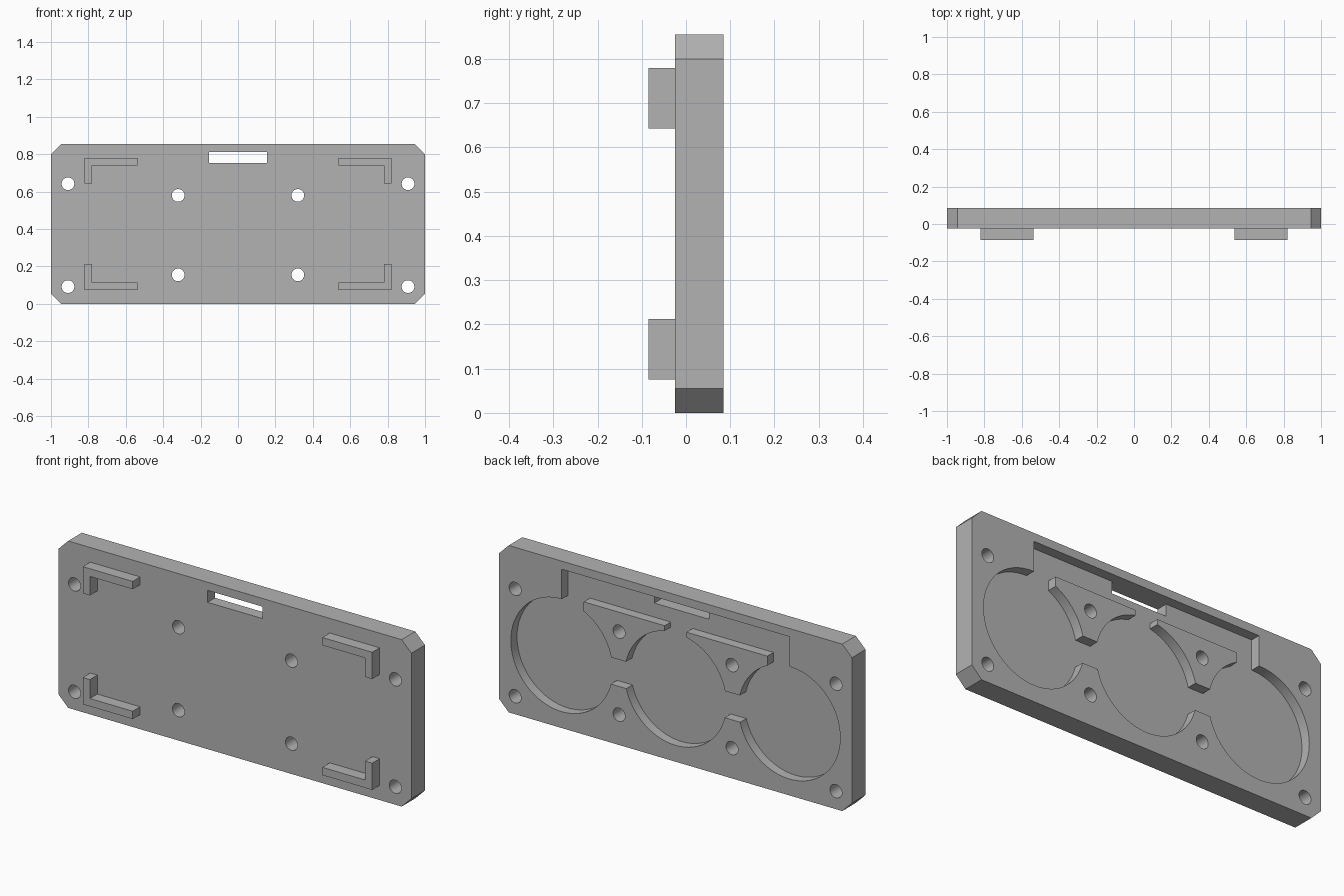
import bpy, bmesh, math

cube = bpy.data.objects.get("Cube")
if cube:
    bpy.data.objects.remove(cube, do_unlink=True)

FRONT, FLOOR, BACK = -0.025, 0.035, 0.085      # plate front, recess floor, plate back
HEIGHT, CHAMFER = 0.855, 0.055
WELL_X, WELL_Z, WELL_R = 0.645, 0.372, 0.288   # three round wells

grey = bpy.data.materials.new("plain grey")
grey.use_nodes = True
colour = (0.45, 0.45, 0.45, 1)
grey.diffuse_color = colour
grey.node_tree.nodes["Principled BSDF"].inputs["Base Color"].default_value = colour


def prism(name, profile, y0, y1):
    """Extrude an (x, z) outline from y0 to y1."""
    bm = bmesh.new()
    face = bm.faces.new([bm.verts.new((x, y0, z)) for x, z in profile])
    grown = bmesh.ops.extrude_face_region(bm, geom=[face])["geom"]
    verts = [v for v in grown if isinstance(v, bmesh.types.BMVert)]
    bmesh.ops.translate(bm, verts=verts, vec=(0, y1 - y0, 0))
    bmesh.ops.recalc_face_normals(bm, faces=bm.faces)
    mesh = bpy.data.meshes.new(name)
    bm.to_mesh(mesh)
    bm.free()
    mesh.materials.append(grey)
    obj = bpy.data.objects.new(name, mesh)
    bpy.context.collection.objects.link(obj)
    return obj


def rect(x0, x1, z0, z1):
    return [(x0, z0), (x1, z0), (x1, z1), (x0, z1)]


def circle(cx, cz, r, n):
    return [(cx + r * math.cos(math.tau * i / n), cz + r * math.sin(math.tau * i / n))
            for i in range(n)]


def cut(obj, profile, y0, y1):
    cutter = prism("cutter", profile, y0, y1)
    cutter.hide_render = True
    mod = obj.modifiers.new("cut", 'BOOLEAN')
    mod.operation, mod.solver, mod.object = 'DIFFERENCE', 'EXACT', cutter
    bpy.context.view_layer.objects.active = obj
    bpy.ops.object.modifier_apply(modifier=mod.name)
    bpy.data.objects.remove(cutter, do_unlink=True)


def smooth(obj):
    bpy.ops.object.select_all(action='DESELECT')
    obj.select_set(True)
    bpy.context.view_layer.objects.active = obj
    bpy.ops.object.shade_smooth_by_angle(angle=math.radians(30))


# Plate with chamfered corners
c = CHAMFER
plate = prism("plate", [(-1 + c, 0), (1 - c, 0), (1, c), (1, HEIGHT - c),
                        (1 - c, HEIGHT), (-1 + c, HEIGHT), (-1, HEIGHT - c), (-1, c)],
              FRONT, BACK)

# Recess in the back: a broad pocket and three round wells
cut(plate, rect(-WELL_X, WELL_X, 0.30, 0.813), FLOOR, BACK + 0.1)
for x in (-WELL_X, 0, WELL_X):
    cut(plate, circle(x, WELL_Z, WELL_R, 96), FLOOR, BACK + 0.1)

# Wire slot and screw holes
cut(plate, rect(-0.155, 0.155, 0.752, 0.813), FRONT - 0.1, FLOOR + 0.02)
INNER_X = 0.32
for s in (-1, 1):
    for x, z in ((0.909, 0.092), (0.909, 0.642), (INNER_X, 0.155), (INNER_X, 0.58)):
        cut(plate, circle(s * x, z, 0.034, 32), FRONT - 0.1, BACK + 0.1)
smooth(plate)

# Waisted posts between the wells
for s, side in ((1, "left"), (-1, "right")):
    post = prism(side + "_post", rect(*sorted((s * 0.062, s * 0.52)), 0.437, 0.68), FLOOR, BACK)
    for x in (0, s * WELL_X):
        cut(post, circle(x, WELL_Z, WELL_R, 96), FLOOR - 0.1, BACK + 0.1)
    cut(post, circle(s * INNER_X, 0.58, 0.034, 32), FLOOR - 0.1, BACK + 0.1)
    smooth(post)

# L-shaped corner brackets on the front
T = 0.04
for s, side in ((1, "left"), (-1, "right")):
    for level, edge, tip in (("upper", 0.78, 0.643), ("lower", 0.075, 0.212)):
        inner = edge + math.copysign(T, tip - edge)
        outline = [(0.82, edge), (0.537, edge), (0.537, inner),
                   (0.82 - T, inner), (0.82 - T, tip), (0.82, tip)]
        prism(f"{level}_{side}_bracket", [(s * x, z) for x, z in outline], FRONT - 0.06, FRONT)
